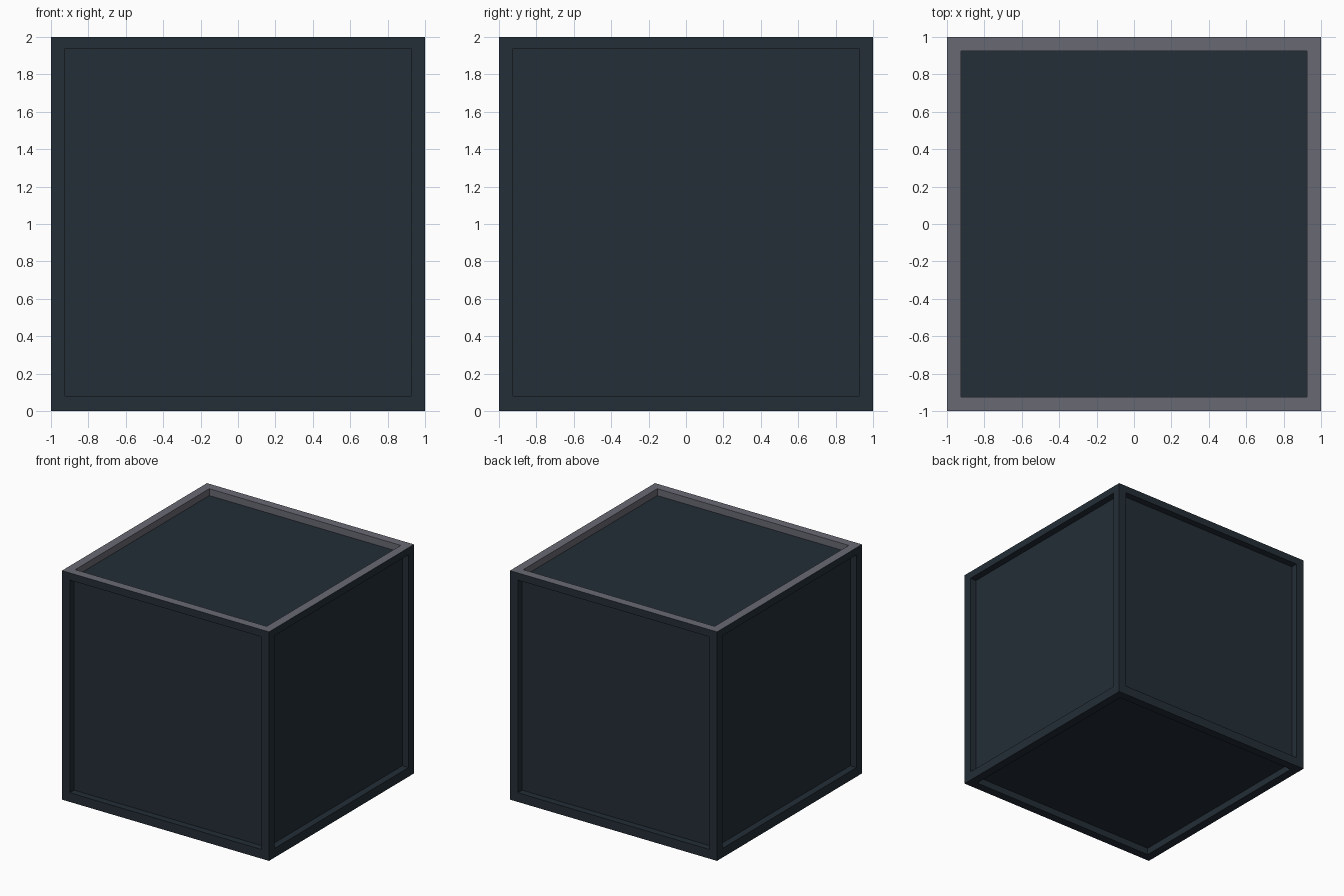
import bpy
import bmesh

if "Cube" in bpy.data.objects:
    bpy.data.objects.remove(bpy.data.objects["Cube"])

BORDER = 0.075   # frame width around every panel
DEPTH = 0.06     # how far the panels sit back


def material(name, rgb):
    m = bpy.data.materials.new(name)
    m.diffuse_color = (*rgb, 1.0)
    m.use_nodes = True
    m.node_tree.nodes["Principled BSDF"].inputs["Base Color"].default_value = m.diffuse_color
    return m


dark = material("dark slate", (0.0175, 0.027, 0.038))
grey = material("grey rim", (0.141, 0.141, 0.174))

# Cube standing on the ground
bm = bmesh.new()
bmesh.ops.create_cube(bm, size=2.0)
bmesh.ops.translate(bm, verts=bm.verts[:], vec=(0, 0, 1))
bm.normal_update()
panels = [(f, f.normal.copy()) for f in bm.faces]

# Recessed panel on each side: frame ring, then straight walls going inwards
for face, normal in panels:
    ring = bmesh.ops.inset_individual(
        bm, faces=[face], thickness=BORDER, use_even_offset=True)["faces"]
    if abs(normal.z) < 0.5:
        # side frames are a touch thicker below and thinner above
        for v in face.verts:
            v.co.z += 0.005 if v.co.z < 1 else 0.012
    walls = bmesh.ops.extrude_discrete_faces(bm, faces=[face])["faces"]
    inner = walls[0]
    bmesh.ops.translate(bm, verts=inner.verts[:], vec=normal * -DEPTH)
    # the top frame and its inner walls are grey
    if normal.z > 0.5:
        bm.normal_update()
        for f in bm.faces:
            c = f.calc_center_median()
            rim = f.normal.z > 0.9 and c.z > 1.99
            wall = (abs(f.normal.z) < 0.1 and c.z > 1.94
                    and max(abs(c.x), abs(c.y)) < 0.93)
            if rim or wall:
                f.material_index = 1
        inner.material_index = 0

bmesh.ops.recalc_face_normals(bm, faces=bm.faces[:])

mesh = bpy.data.meshes.new("panelled_cube")
bm.to_mesh(mesh)
bm.free()
mesh.materials.append(dark)
mesh.materials.append(grey)
obj = bpy.data.objects.new("panelled_cube", mesh)
bpy.context.collection.objects.link(obj)
